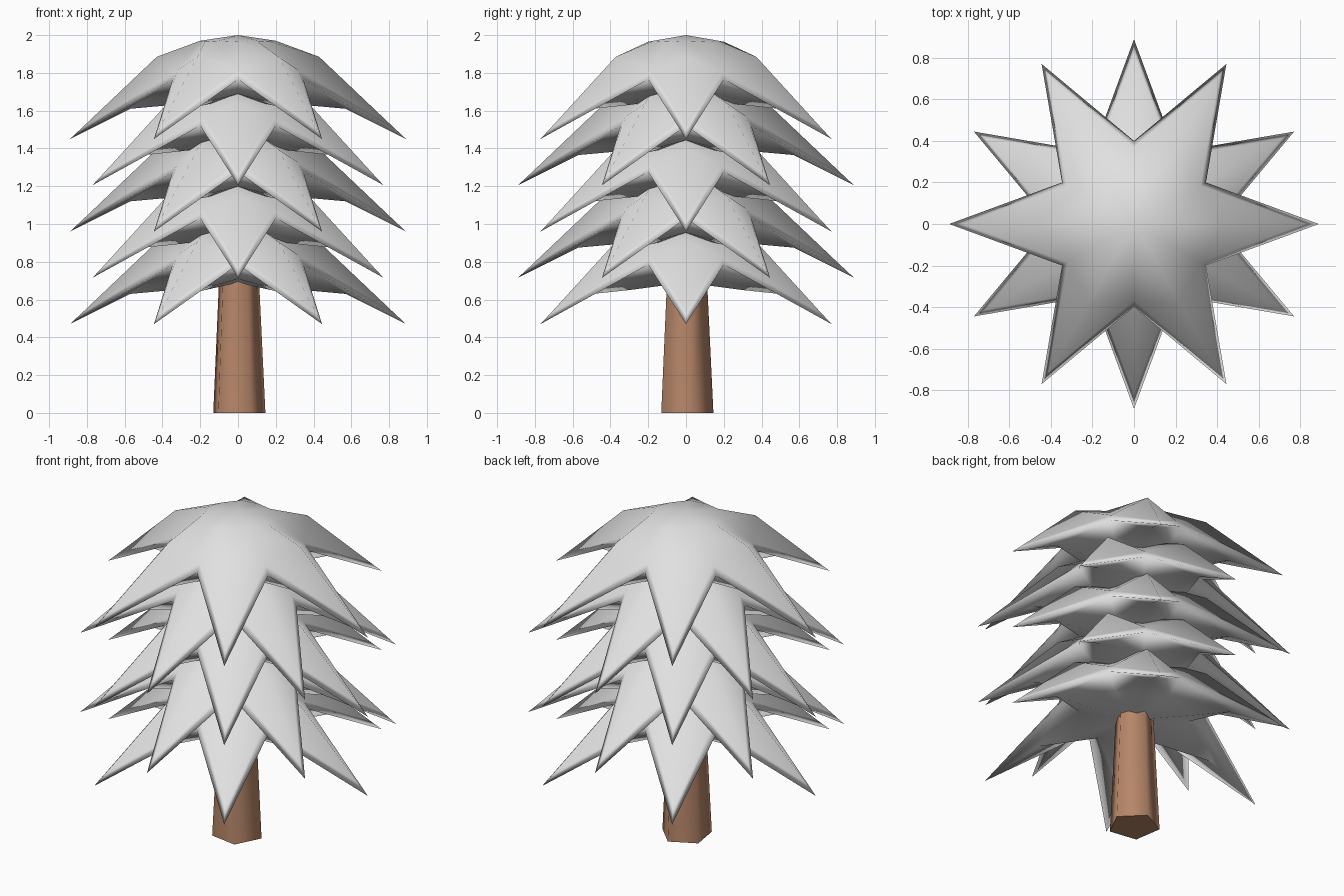
import bpy
import bmesh
from math import cos, sin, pi, radians

cube = bpy.data.objects.get("Cube")
if cube:
    bpy.data.objects.remove(cube, do_unlink=True)


def make_material(name, rgb):
    mat = bpy.data.materials.new(name)
    mat.use_nodes = True
    mat.diffuse_color = (*rgb, 1)
    mat.node_tree.nodes["Principled BSDF"].inputs["Base Color"].default_value = (*rgb, 1)
    return mat


def finish(bm, name, mat):
    bmesh.ops.recalc_face_normals(bm, faces=bm.faces)
    mesh = bpy.data.meshes.new(name)
    bm.to_mesh(mesh)
    bm.free()
    mesh.materials.append(mat)
    obj = bpy.data.objects.new(name, mesh)
    bpy.context.collection.objects.link(obj)
    return obj


snow = make_material("pale grey", (0.75, 0.75, 0.75))
bark = make_material("bark brown", (0.47, 0.24, 0.14))

SPIKES = 6


def star_ring(bm, tip, valley, top, turn):
    """Ring alternating between spike and valley points, each (radius, drop)."""
    ring = []
    for i in range(2 * SPIKES):
        r, drop = valley if i % 2 else tip
        a = turn + i * pi / SPIKES
        ring.append(bm.verts.new((r * cos(a), r * sin(a), top - drop)))
    return ring


def fan(bm, ring, z):
    centre = bm.verts.new((0, 0, z))
    for i, v in enumerate(ring):
        bm.faces.new((centre, v, ring[(i + 1) % len(ring)]))


def bridge(bm, a, b):
    for i in range(len(a)):
        j = (i + 1) % len(a)
        bm.faces.new((a[i], b[i], b[j], a[j]))


def branch_tier(name, top, turn):
    bm = bmesh.new()
    # domed crown, ridge shoulders and valleys
    crown = star_ring(bm, (0.20, 0.03), (0.20, 0.035), top, turn)
    shoulder = star_ring(bm, (0.43, 0.115), (0.37, 0.185), top, turn)
    # outer edge and the drooping tips
    edge = star_ring(bm, (0.89, 0.55), (0.40, 0.235), top, turn)
    inner = star_ring(bm, (0.35, 0.37), (0.31, 0.31), top, turn)
    fan(bm, crown, top)
    bridge(bm, crown, shoulder)
    fan(bm, inner, top - 0.33)
    for i in range(0, 2 * SPIKES, 2):
        a = turn + i * pi / SPIKES
        ray = lambda r, drop: bm.verts.new((r * cos(a), r * sin(a), top - drop))
        inset_tip = ray(0.82, 0.485)
        keel = ray(0.57, 0.39)
        for j in (i - 1, (i + 1) % (2 * SPIKES)):
            bm.faces.new((shoulder[i], inset_tip, shoulder[j]))
            bm.faces.new((shoulder[j], inset_tip, edge[i], edge[j]))
            bm.faces.new((edge[i], keel, edge[j]))
            bm.faces.new((keel, inner[i], inner[j], edge[j]))
    obj = finish(bm, name, snow)
    for p in obj.data.polygons:
        p.use_smooth = True


# Five identical tiers, every second one turned by half a spike
for n in range(5):
    branch_tier(f"branch_tier_{n + 1}", 2.0 - 0.245 * n, radians(30) * (n % 2))

# Tapered five-sided trunk
bm = bmesh.new()
rings = []
for r, z in ((0.147, 0), (0.108, 0.8)):
    rings.append([bm.verts.new((r * cos(a), r * sin(a), z))
                  for a in (radians(9 + 72 * k) for k in range(5))])
bridge(bm, rings[0], rings[1])
for ring in rings:
    bm.faces.new(ring)
trunk = finish(bm, "trunk", bark)
for p in trunk.data.polygons:
    p.use_smooth = abs(p.normal.z) < 0.9
